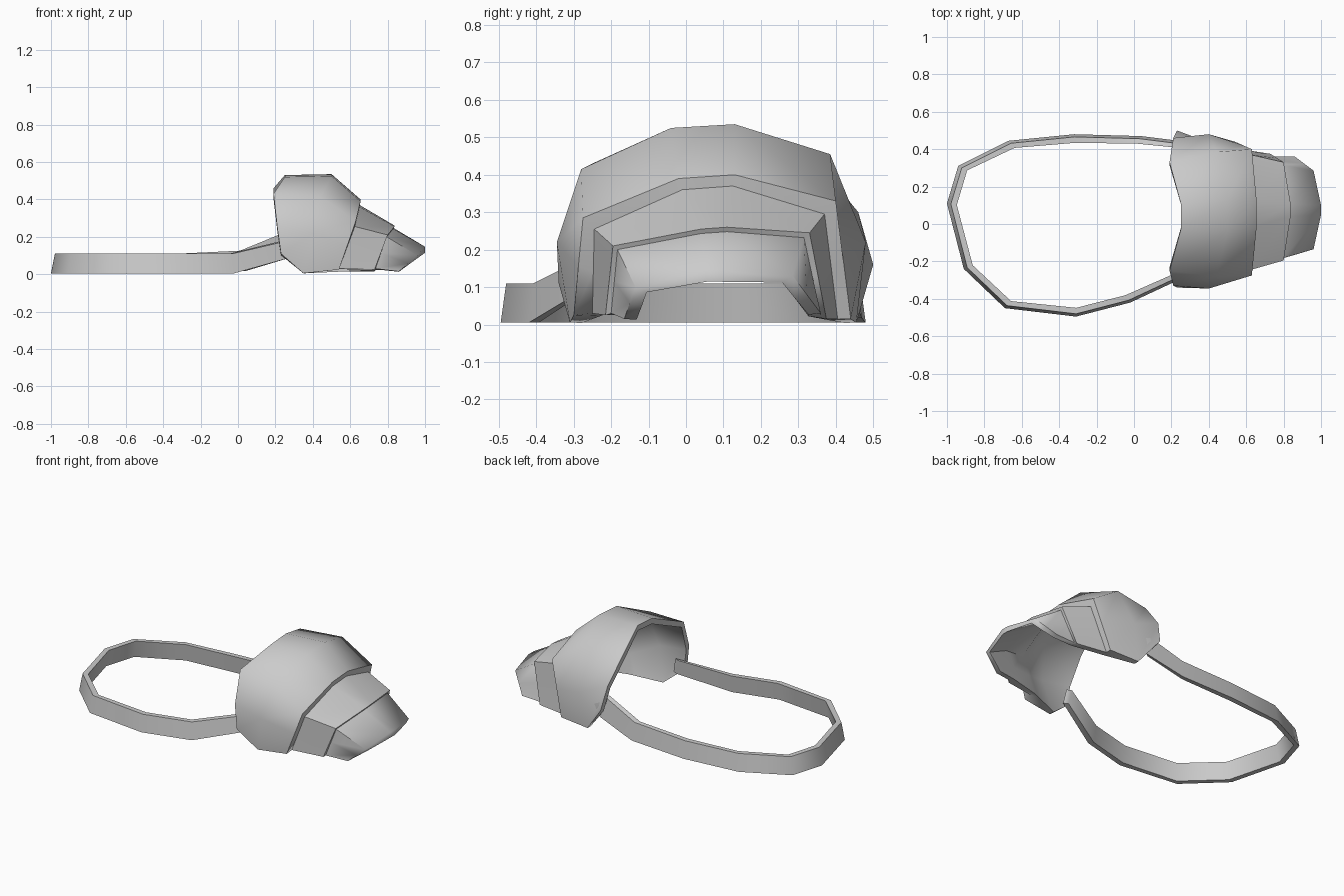
import bpy
import math
from mathutils import Vector

default_cube = bpy.data.objects.get("Cube")
if default_cube:
    bpy.data.objects.remove(default_cube, do_unlink=True)

# One plain grey for the whole piece
grey = bpy.data.materials.new("plain grey")
grey.use_nodes = True
colour = (0.6, 0.6, 0.6, 1)
grey.diffuse_color = colour
grey.node_tree.nodes["Principled BSDF"].inputs["Base Color"].default_value = colour


def shell(name, outer, lining, sharp_rows=()):
    """Closed shell between matching outer and lining rows of points."""
    count = len(outer[0])
    rows = outer + lining[::-1]
    total = len(rows)
    last = count - 1
    faces = []
    # Outside, far rim, lining and near rim in one loop
    for r in range(total):
        a, b = r * count, (r + 1) % total * count
        for p in range(last):
            faces.append((a + p, b + p, b + p + 1, a + p + 1))
    # The two long side edges
    for r in range(len(outer) - 1):
        a, b = r * count, (r + 1) * count
        la, lb = (total - 1 - r) * count, (total - 2 - r) * count
        faces.append((b, a, la, lb))
        faces.append((a + last, b + last, lb + last, la + last))

    mesh = bpy.data.meshes.new(name)
    mesh.from_pydata([p for row in rows for p in row], [], faces)
    mesh.materials.append(grey)
    obj = bpy.data.objects.new(name, mesh)
    bpy.context.collection.objects.link(obj)
    bpy.ops.object.select_all(action="DESELECT")
    obj.select_set(True)
    bpy.context.view_layer.objects.active = obj
    bpy.ops.object.shade_smooth_by_angle(angle=math.radians(65))
    # Crisp lines where one plate steps down to the next
    for edge in mesh.edges:
        first, second = (v // count for v in edge.vertices)
        if first == second and first in sharp_rows:
            edge.use_edge_sharp = True


def arch(xs, outline):
    """Arch over y; xs runs from the foot to the crown and mirrors back."""
    points = [Vector((x, y, z)) for x, (y, z) in zip(xs + xs[::-1], outline)]
    if len(points) == 6:
        points.insert(1, (points[0] + points[1]) / 2)
        points.insert(-1, (points[-1] + points[-2]) / 2)
    return points


def blend(row, other, amount):
    return [p.lerp(q, amount) for p, q in zip(row, other)]


def inset(row, axis, depth):
    """Pull a row towards the point where the axis crosses its plane."""
    result = []
    for p in row:
        centre = axis(p)
        result.append(p + (centre - p).normalized() * depth)
    return result


# Shoulder dome: neck opening, widest girth, outer rim
neck = arch([.23, .21, .19, .25],
            [(-.34, .11), (-.33, .25), (-.25, .43), (-.03, .52),
             (.11, .53), (.33, .46), (.46, .30), (.5, .16)])
girth = arch([.35, .40, .44, .5],
             [(-.31, .005), (-.345, .22), (-.28, .415), (-.04, .525),
              (.13, .535), (.385, .455), (.48, .22), (.455, .005)])
rim = arch([.54, .63, .655],
           [(-.30, .025), (-.275, .285), (-.02, .39),
            (.13, .40), (.40, .33), (.44, .015)])

# Middle plate, stepped in under the dome rim
middle_start = arch([.54, .625, .65],
                    [(-.25, .03), (-.245, .255), (-.01, .36),
                     (.125, .37), (.37, .295), (.405, .015)])
middle_end = arch([.73, .80, .837],
                  [(-.215, .025), (-.195, .21), (.04, .255),
                   (.11, .26), (.33, .245), (.375, .015)])

# End plate, stepped in under the middle plate
end_start = arch([.735, .795, .83],
                 [(-.2, .03), (-.183, .20), (.04, .243),
                  (.11, .248), (.315, .232), (.36, .025)])
end_edge = arch([.86, .96, 1.0],
                [(-.165, .015), (-.135, .10), (.05, .147),
                 (.10, .147), (.285, .13), (.36, .03)])

outer = [neck, girth, rim, middle_start, middle_end, end_start, end_edge]
# The lining runs smoothly past both steps
lining = [neck, girth, blend(girth, middle_start, .8), middle_start,
          blend(middle_start, end_start, .8), end_start, end_edge]
lining = [inset(row, lambda p: Vector((p.x, .08, 0)), .033) for row in lining]
shell("shoulder_plates", outer, lining, (2, 3, 4, 5))

# Arm strap: a band that leans inwards and rises into the dome at both ends
path = [(.28, -.28), (-.02, -.42), (-.31, -.495), (-.69, -.45), (-.91, -.24),
        (-1, .11), (-.94, .31), (-.67, .445), (-.32, .48), (.04, .47), (.28, .44)]
lower, upper = [], []
for x, y in path:
    rise = max(0, x)
    lower.append(Vector((x, y, .005 + rise * .3)))
    upper.append(Vector((-.3 + (x + .3) * .97, y * .97,
                         .11 + rise * (.3 + .2 * y))))
band = [lower, upper]
band_lining = [inset(row, lambda p: Vector((-.3, 0, p.z)), .032) for row in band]
shell("arm_strap", band, band_lining)
